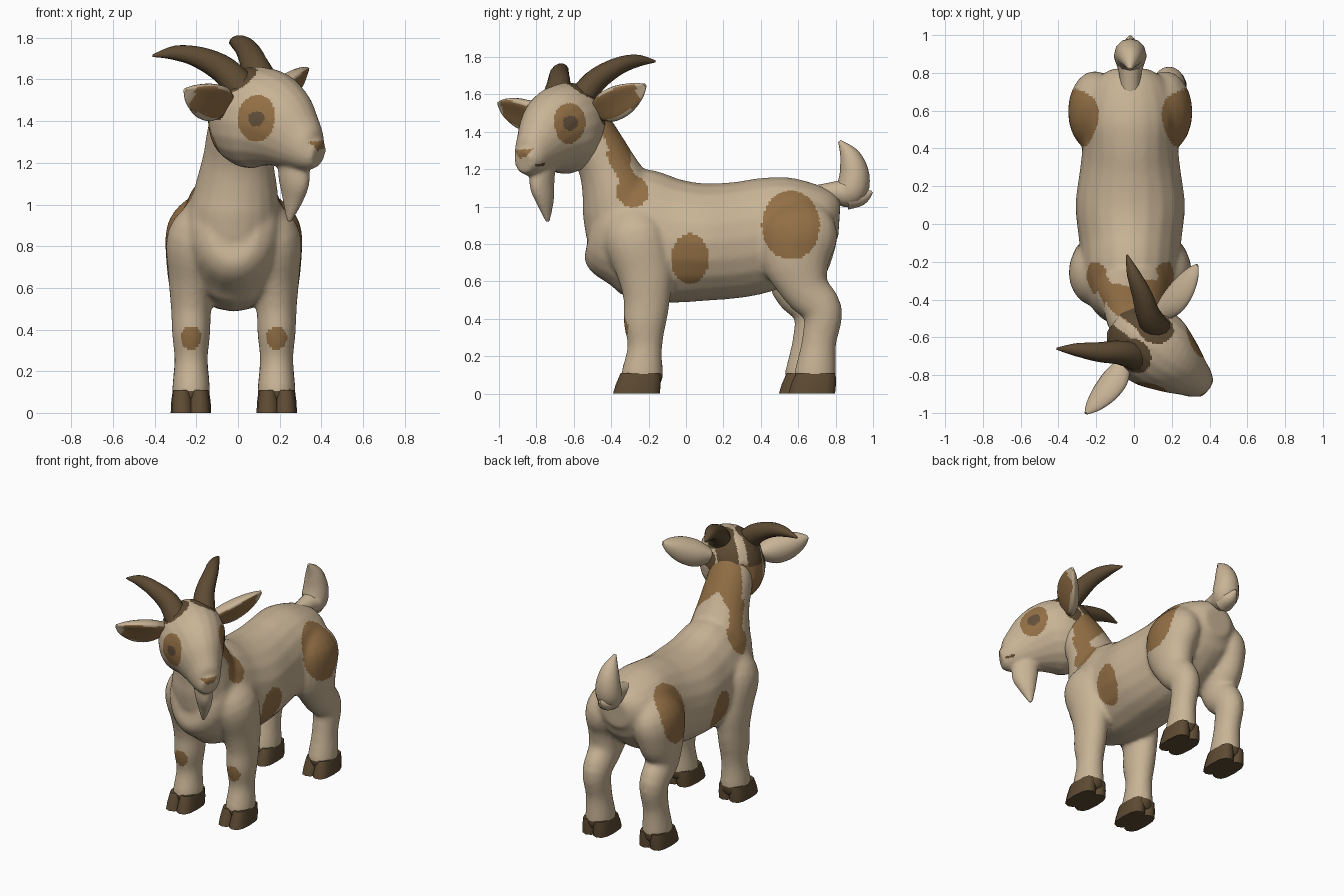
import bpy, bmesh, math
from mathutils import Vector, Matrix

if "Cube" in bpy.data.objects:
    bpy.data.objects.remove(bpy.data.objects["Cube"])

COLOURS = {"cream_coat": (.58, .455, .305), "brown_patch": (.29, .16, .06),
           "dark_horn": (.11, .07, .033), "pupil": (.12, .078, .043)}
CREAM, BROWN, DARK, PUPIL = range(4)
MATS = []
for label, rgb in COLOURS.items():
    m = bpy.data.materials.new(label)
    m.use_nodes = True
    m.diffuse_color = (*rgb, 1)
    bsdf = m.node_tree.nodes["Principled BSDF"]
    bsdf.inputs["Base Color"].default_value = (*rgb, 1)
    bsdf.inputs["Roughness"].default_value = .8
    MATS.append(m)

X, Y = Vector((1, 0, 0)), Vector((0, 1, 0))
BODY = Matrix.Translation((-.02, 0, 0))
MIRROR = BODY @ Matrix.Diagonal((-1, 1, 1, 1))
# Head frame: forward, left and up axes, turned and slightly tilted
HEAD = Matrix(((.8, .6, 0, .08), (-.6, .8, 0, -.64), (0, .1, 1, 1.42), (0, 0, 0, 1)))
HEAD_MIRROR = HEAD @ Matrix.Diagonal((1, -1, 1, 1))
HEAD_INV = HEAD.inverted()


def loft(bm, rings, ref=X, M=BODY, n=20, steps=4, cup=0, power=1):
    """Tube through rings of (x, y, z, half width, half depth)."""
    pts = [Vector(r) for r in rings]
    path = []
    for i in range(len(pts) - 1):
        a, b, c, d = (pts[min(max(j, 0), len(pts) - 1)] for j in range(i - 1, i + 3))
        for k in range(steps):
            t = k / steps
            path.append(b + (c - a) * (t / 2) + (a * 2 - b * 5 + c * 4 - d) * (t * t / 2)
                        + (b * 3 - a - c * 3 + d) * (t ** 3 / 2))
    path.append(pts[-1])
    loops = []
    for i, q in enumerate(path):
        lo, hi = path[max(i - 1, 0)], path[min(i + 1, len(path) - 1)]
        T = (Vector(hi[:3]) - Vector(lo[:3])).normalized()
        side = (ref - T * ref.dot(T)).normalized()
        nrm = T.cross(side)
        w, h = max(q[3], .004), max(q[4], .004)
        loop = []
        for k in range(n):
            c, s = math.cos(math.tau * k / n), math.sin(math.tau * k / n)
            c = math.copysign(abs(c) ** power, c)
            s = math.copysign(abs(s) ** power, s)
            loop.append(bm.verts.new(M @ (Vector(q[:3]) + side * c * w + nrm * (s * h + cup * w * c * c))))
        loops.append(loop)
    faces = [bm.faces.new(loops[0]), bm.faces.new(loops[-1])]
    for a, b in zip(loops, loops[1:]):
        for k in range(n):
            faces.append(bm.faces.new((a[k], a[k - 1], b[k - 1], b[k])))
    bmesh.ops.recalc_face_normals(bm, faces=faces)


def finish(name, bm, paint, voxel=0):
    mesh = bpy.data.meshes.new(name)
    bm.to_mesh(mesh)
    bm.free()
    ob = bpy.data.objects.new(name, mesh)
    bpy.context.collection.objects.link(ob)
    bpy.ops.object.select_all(action='DESELECT')
    ob.select_set(True)
    bpy.context.view_layer.objects.active = ob
    if voxel:
        r = ob.modifiers.new("blend", 'REMESH')
        r.mode, r.voxel_size = 'VOXEL', voxel
        s = ob.modifiers.new("soften", 'SMOOTH')
        s.factor, s.iterations = .5, 10
        for label in ("blend", "soften"):
            bpy.ops.object.modifier_apply(modifier=label)
    for m in MATS:
        ob.data.materials.append(m)
    for f in ob.data.polygons:
        f.material_index = paint(f)
    bpy.ops.object.shade_smooth_by_angle(angle=math.radians(50))


def spot(a, b, ca, cb, ra, rb):
    return ((a - ca) / ra) ** 2 + ((b - cb) / rb) ** 2 < 1


def paint_dark(f):
    return DARK


def paint_body(f):
    x, y, z = f.center
    u = abs(x + .02)
    if z < .11:
        return DARK
    flank = u > .12 and (spot(y, z, .02, .72, .1, .135) or spot(y, z, .56, .9, .155, .185))
    knee = y < -.25 and spot(u, z, .205, .36, .05, .055)
    nape = z > 1.36 - u and y > -.41 - .4 * (z - 1.3)
    drip = u > .06 and 1.08 < z < 1.3 and abs(y + .33 + .5 * (z - 1.18)) < .05
    shoulder = u > .1 and spot(y, z, -.285, 1.08, .085, .085)
    return BROWN if flank or knee or (nape and z > 1.22) or drip or shoulder else CREAM


def paint_head(f):
    p = HEAD_INV @ f.center
    q = Vector((p.x, abs(p.y), p.z))
    eye = q - Vector((.18 if p.y > 0 else .135, .16, .01))
    if Vector((eye.x, eye.y, eye.z * 1.2)).length < .047:
        return PUPIL
    eye.z *= .85
    if eye.length < .095:
        return BROWN
    # Nose, then the corner of the mouth
    if p.x > .325 and -.16 < p.z < -.115 and q.y < .02 + (p.z + .16):
        return BROWN
    if .3 < p.x < .36 and p.y > .03 and abs(p.z + .205) < .007:
        return DARK
    # Horn roots, ear roots and the back of the skull
    if (q - Vector((-.03, .1, .2))).length < .1 or (q - Vector((-.08, .19, .06))).length < .06:
        return DARK
    if p.x < -.09 and p.z > .06 and .03 < q.y < .15:
        return DARK
    return BROWN if p.x < -.12 and p.z < .08 and q.y < .15 else CREAM


def paint_ear(f):
    p = HEAD_INV @ f.center
    across = .5 * (p.x + .05) + .85 * (p.z - .08 - .3 * (abs(p.y) - .16))
    inside = f.normal.dot(ear_world) > .4 and abs(across) < .075 and abs(p.y) < .45
    return BROWN if inside else CREAM


def paint_tail(f):
    return BROWN if f.center.y < .83 and f.normal.z < -.3 else CREAM


# Torso, neck and legs blended into one skin
bm = bmesh.new()
loft(bm, [(0, -.51, .89, .12, .17), (0, -.45, .88, .2, .26), (0, -.3, .87, .25, .34),
          (0, -.1, .82, .27, .335), (0, .1, .81, .29, .315), (0, .3, .825, .265, .31),
          (0, .45, .86, .25, .3), (0, .6, .9, .25, .265), (0, .75, .93, .2, .18),
          (0, .82, .93, .1, .1)])
loft(bm, [(0, -.335, .85, .2, .2), (0, -.345, .95, .215, .205), (.01, -.36, 1.05, .205, .2),
          (.02, -.425, 1.22, .17, .155), (.03, -.51, 1.38, .15, .14), (.06, -.57, 1.5, .12, .12)])
FRONT_LEG = [(.12, -.29, .97, .09, .12), (.18, -.27, .84, .14, .17), (.2, -.22, .65, .115, .15),
             (.205, -.21, .5, .097, .125), (.205, -.22, .38, .092, .115),
             (.205, -.22, .25, .08, .093), (.205, -.235, .1, .092, .112), (.205, -.24, .05, .08, .1)]
HIND_LEG = [(.12, .6, 1.0, .09, .13), (.18, .6, .88, .14, .21), (.2, .59, .72, .125, .19),
            (.205, .64, .56, .1, .13), (.205, .73, .44, .09, .107),
            (.205, .71, .27, .08, .093), (.205, .69, .1, .092, .112), (.205, .685, .05, .08, .1)]
SIDES = {"left": (BODY, HEAD, 0), "right": (MIRROR, HEAD_MIRROR, -.05)}
for M, H, back in SIDES.values():
    loft(bm, FRONT_LEG, M=M)
    loft(bm, [(x, y + back * (z < .7), z, w, d) for x, y, z, w, d in HIND_LEG], M=M)
finish("body", bm, paint_body, voxel=.014)

# Skull, muzzle and beard
bm = bmesh.new()
loft(bm, [(-.22, 0, 0, .08, .1), (-.16, 0, 0, .15, .19), (-.05, 0, 0, .205, .24),
          (.06, 0, -.01, .21, .24), (.16, 0, -.05, .17, .21), (.26, 0, -.115, .12, .15),
          (.335, 0, -.165, .088, .1), (.385, 0, -.18, .055, .06)], Y, HEAD)
loft(bm, [(.22, .01, -.2, .06, .08), (.23, .01, -.3, .055, .085), (.215, .02, -.39, .042, .06),
          (.19, .02, -.51, .01, .012)], Y, HEAD)
finish("head", bm, paint_head, voxel=.01)

# Ears, horns and cloven hooves on both sides
ear_front = Vector((.85, 0, -.5))
ear_world = (HEAD.to_3x3() @ ear_front).normalized()
SLANT = Matrix(((1, 0, 0, 0), (0, 1, .2, 0), (0, 0, 1, 0), (0, 0, 0, 1)))
for side, (M, H, back) in SIDES.items():
    bm = bmesh.new()
    loft(bm, [(-.05, .16, .08, .045, .04), (-.05, .25, .1, .09, .05),
              (-.05, .35, .13, .09, .045), (-.05, .44, .16, .055, .028), (-.05, .49, .18, .012, .008)],
         ear_front.cross(Y), H, n=24, cup=.35)
    finish(side + "_ear", bm, paint_ear)

    bm = bmesh.new()
    loft(bm, [(0, .085, .13, .078, .078), (-.09, .12, .235, .066, .066), (-.19, .19, .305, .053, .05),
              (-.29, .25, .333, .036, .035), (-.38, .31, .325, .006, .006)], X, H, n=12)
    finish(side + "_horn", bm, paint_dark)

    for part, y in (("front", -.265), ("hind", .672 + back)):
        bm = bmesh.new()
        for x in (.165, .247):
            loft(bm, [(x, y, 0, .056, .125), (x, y, .05, .054, .12), (x, y, .11, .046, .106)],
                 M=M @ SLANT, n=12, steps=1, power=.75)
        finish(f"{side}_{part}_hoof", bm, paint_dark)

# Upturned tail with a tuft at the back
bm = bmesh.new()
loft(bm, [(0, .7, 1.07, .05, .045), (0, .8, 1.075, .06, .06), (0, .88, 1.08, .085, .085),
          (0, .9, 1.17, .08, .08), (0, .875, 1.27, .055, .055), (0, .82, 1.35, .008, .008)], n=12)
loft(bm, [(0, .87, 1.05, .07, .07), (0, .94, 1.05, .05, .045), (0, .995, 1.08, .008, .008)], n=10)
finish("tail", bm, paint_tail)
